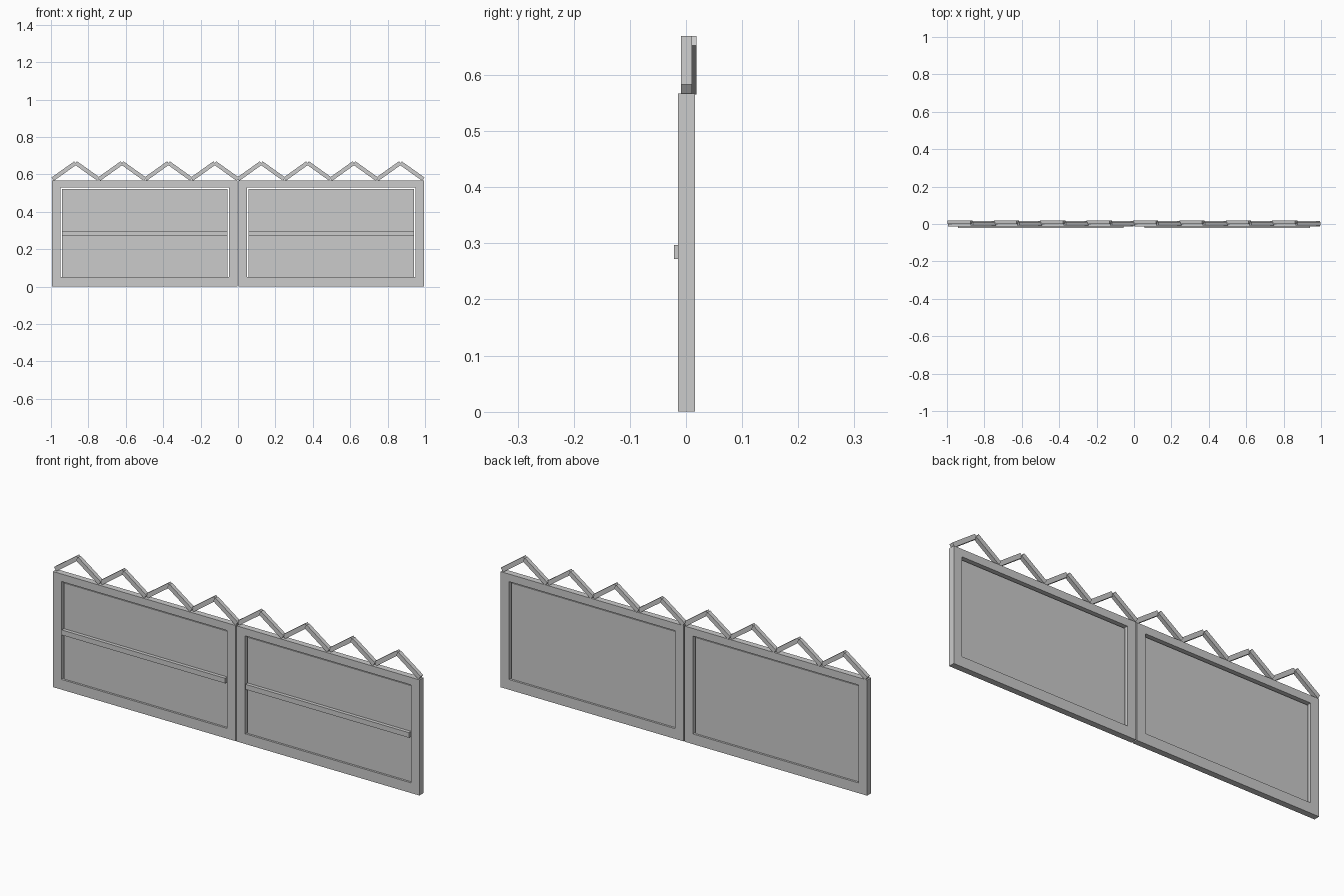
import bpy
import math

# Remove the default cube
if "Cube" in bpy.data.objects:
    bpy.data.objects.remove(bpy.data.objects["Cube"], do_unlink=True)

gray = bpy.data.materials.new("plain gray")
gray.use_nodes = True
COLOR = (0.6, 0.6, 0.6, 1)
gray.diffuse_color = COLOR
gray.node_tree.nodes["Principled BSDF"].inputs["Base Color"].default_value = COLOR


def box(name, center, size, tilt=0):
    bpy.ops.mesh.primitive_cube_add(size=1, location=center, rotation=(0, tilt, 0))
    ob = bpy.context.object
    ob.name = name
    ob.scale = size
    ob.data.materials.append(gray)


def span(name, x, y, z):
    """Box given as (low, high) on each axis."""
    axes = (x, y, z)
    box(name, [(a + b) / 2 for a, b in axes], [b - a for a, b in axes])


HEIGHT = 0.567
FRAME_Y = (-0.014, 0.016)
OUTER, INNER, POST = 0.994, 0.003, 0.046

# Two mirrored gate leaves
for side, s in (("right", -1), ("left", 1)):
    def across(a, b):
        return tuple(sorted((s * a, s * b)))

    opening = across(INNER + POST, OUTER - POST)
    infill = across(INNER + POST + 0.006, OUTER - POST - 0.006)
    span(f"{side}_outer_post", across(OUTER - POST, OUTER), FRAME_Y, (0, HEIGHT))
    span(f"{side}_inner_post", across(INNER, INNER + POST), FRAME_Y, (0, HEIGHT))
    span(f"{side}_top_rail", opening, FRAME_Y, (0.53, HEIGHT))
    span(f"{side}_bottom_rail", opening, FRAME_Y, (0, 0.05))
    span(f"{side}_panel", infill, (-0.004, 0.006), (0.05, 0.521))
    span(f"{side}_middle_brace", infill, (-0.021, -0.004), (0.272, 0.297))

# Zigzag crest: rising strips sit slightly behind the falling strips
PITCH, SLOPE = 0.248, math.radians(35.5)
STRIP = (0.15, 0.02, 0.0215)
for i in range(8):
    peak = (i - 3.5) * PITCH
    box(f"rising_strip_{i + 1}", (peak - 0.062, 0.009, 0.6175), STRIP, -SLOPE)
    box(f"falling_strip_{i + 1}", (peak + 0.062, 0.001, 0.6175), STRIP, SLOPE)
